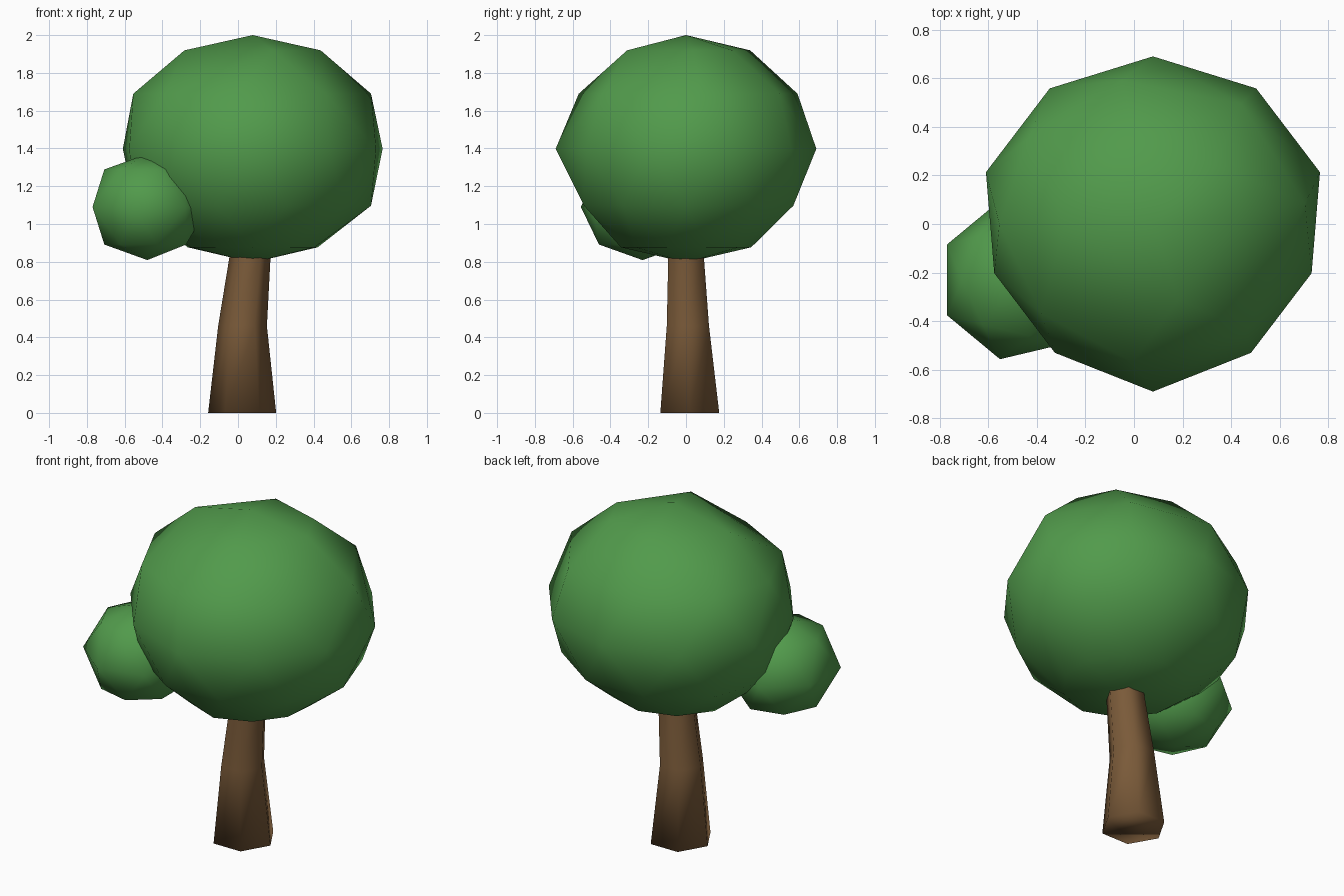
import bpy
import bmesh
from math import sin, cos, pi, radians
from mathutils import Vector

cube = bpy.data.objects.get("Cube")
if cube:
    bpy.data.objects.remove(cube, do_unlink=True)


def make_material(name, rgb):
    mat = bpy.data.materials.new(name)
    mat.use_nodes = True
    color = (*rgb, 1.0)
    mat.diffuse_color = color
    bsdf = mat.node_tree.nodes["Principled BSDF"]
    bsdf.inputs["Base Color"].default_value = color
    bsdf.inputs["Roughness"].default_value = 0.9
    return mat


def finish(bm, name, mat):
    bmesh.ops.recalc_face_normals(bm, faces=bm.faces)
    mesh = bpy.data.meshes.new(name)
    bm.to_mesh(mesh)
    bm.free()
    mesh.materials.append(mat)
    mesh.polygons.foreach_set("use_smooth", [True] * len(mesh.polygons))
    obj = bpy.data.objects.new(name, mesh)
    bpy.context.collection.objects.link(obj)
    return obj


def evenly(count, start):
    return [start + 360 * i / count for i in range(count)]


def foliage(name, center, size, rings, mat, front_scale=1.0):
    """Faceted ball spanned by rings of (latitude, directions) in degrees."""
    center = Vector(center)
    bm = bmesh.new()
    for latitude, directions in rings:
        lat = radians(latitude)
        for direction in directions:
            a = radians(direction)
            r = cos(lat)
            # the front flanks are slightly flatter
            if sin(a) < -0.1 and abs(cos(a)) > 0.1:
                r *= front_scale
            offset = Vector((size[0] * r * cos(a), size[1] * r * sin(a), size[2] * sin(lat)))
            bm.verts.new(center + offset)
    for sign in (-1, 1):
        bm.verts.new(center + Vector((0, 0, sign * size[2])))
    bmesh.ops.convex_hull(bm, input=bm.verts)
    return finish(bm, name, mat)


def trunk(name, sections, sides, mat):
    """Bent tapering trunk lofted through (x, y, z, radius) sections."""
    bm = bmesh.new()
    rings = []
    for x, y, z, r in sections:
        angles = [2 * pi * i / sides for i in range(sides)]
        rings.append([bm.verts.new((x + r * cos(a), y + r * sin(a), z)) for a in angles])
    for low, high in zip(rings, rings[1:]):
        for i in range(sides):
            j = (i + 1) % sides
            bm.faces.new((low[i], low[j], high[j], high[i]))
    bm.faces.new(rings[0][::-1])
    bm.faces.new(rings[-1])
    return finish(bm, name, mat)


leaf_green = make_material("leaf_green", (0.083, 0.325, 0.071))
bark_brown = make_material("bark_brown", (0.195, 0.103, 0.041))

# Trunk
trunk("trunk", [(0.022, 0.02, 0, 0.18), (0.024, 0.01, 0.46, 0.129),
                (0.065, 0, 0.84, 0.108), (0.08, 0, 1.0, 0.1)], 6, bark_brown)

# Main crown, with fewer and uneven corners towards its top
crown_rings = [
    (-60, evenly(10, 18)),
    (-30, evenly(10, 0)),
    (0, evenly(10, 18)),
    (29, [8, 55, 102, 144, 180, 220, 262, 310]),
    (60, [6, 45, 100, 180, 288]),
]
foliage("main_crown", (0.078, 0, 1.398), (0.723, 0.69, 0.602), crown_rings, leaf_green, 0.95)

# Small side clump
clump_start = 180 + 180 / 7
clump_rings = [(-45, evenly(7, 180)), (0, evenly(7, clump_start)), (45, evenly(7, 180))]
foliage("side_clump", (-0.48, -0.23, 1.09), (0.322, 0.335, 0.281), clump_rings, leaf_green)
